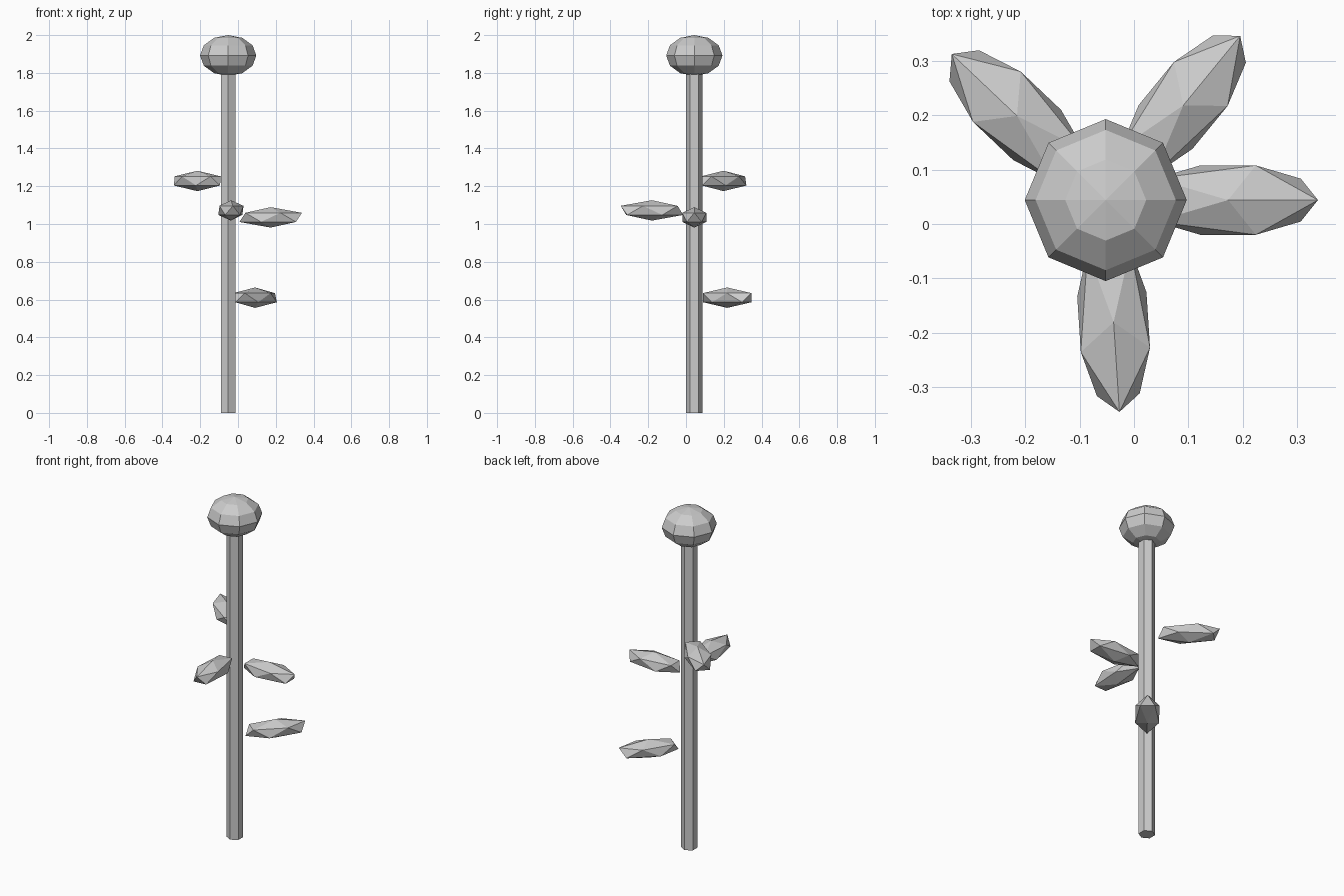
import bpy
from math import radians, cos, sin

if "Cube" in bpy.data.objects:
    bpy.data.objects.remove(bpy.data.objects["Cube"])

CX, CY = -0.052, 0.044   # stem axis
LEAF_REACH = 0.225       # distance from stem axis to leaf centre


def name_it(name):
    bpy.context.object.name = name
    return bpy.context.object


# Hexagonal stem, its top buried in the flower head
STEM_TOP = 1.82
bpy.ops.mesh.primitive_cylinder_add(vertices=6, radius=0.0445, depth=STEM_TOP,
                                    location=(CX, CY, STEM_TOP / 2))
name_it("stem")

# Flattened faceted flower head
bpy.ops.mesh.primitive_uv_sphere_add(segments=8, ring_count=6, radius=1,
                                     location=(CX, CY, 1.892))
name_it("flower_head").scale = (0.149, 0.149, 0.108)

# Leaves: stretched icosahedrons pointing outward (angle in degrees, height)
for i, (angle, z) in enumerate([(0, 1.035), (-86.3, 1.072), (50.7, 0.61), (136.5, 1.228)], 1):
    a = radians(angle)
    bpy.ops.mesh.primitive_ico_sphere_add(
        subdivisions=1, radius=1,
        location=(CX + LEAF_REACH * cos(a), CY + LEAF_REACH * sin(a), z),
        rotation=(0, 0, a))
    name_it(f"leaf_{i}").scale = (0.185, 0.075, 0.054)
